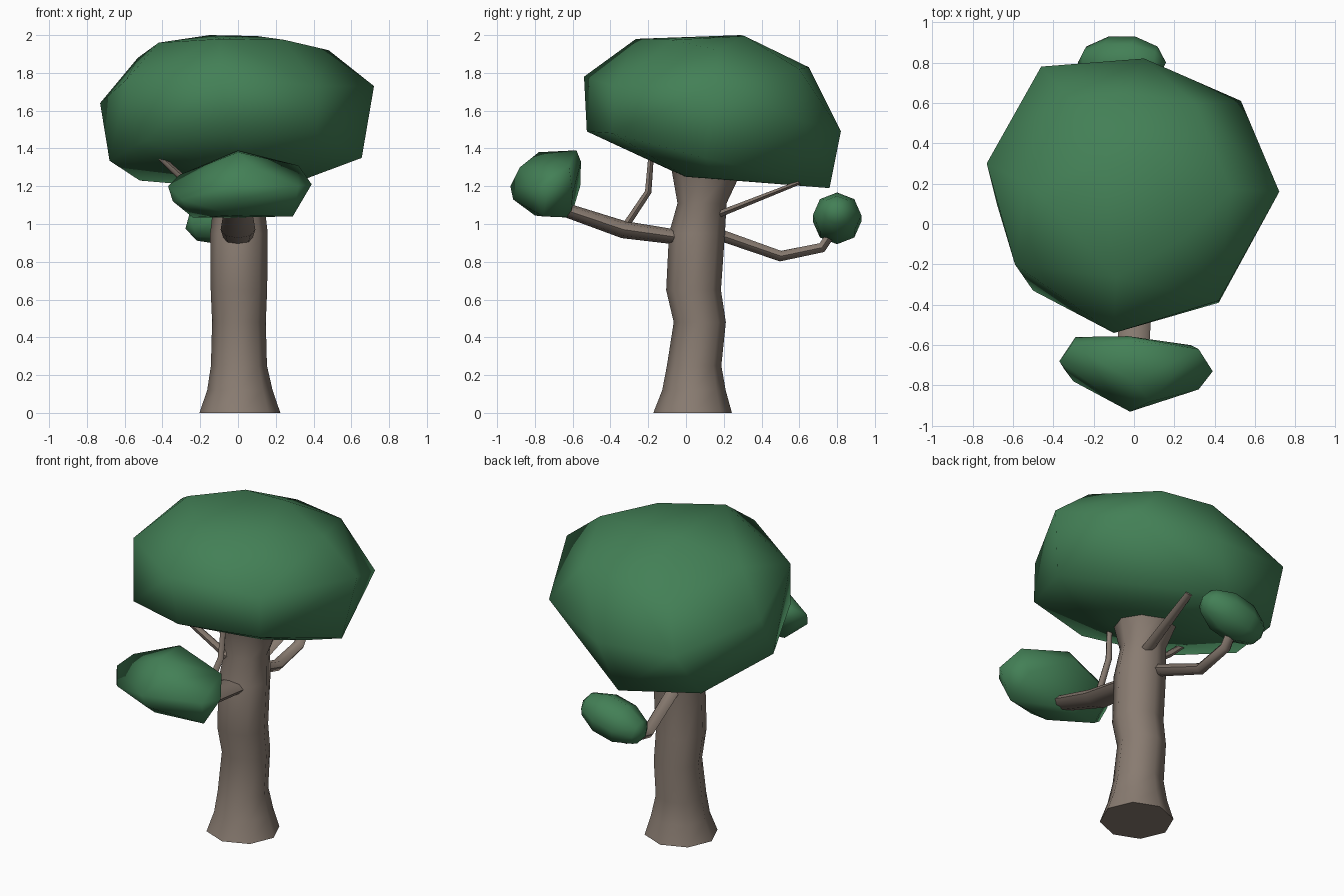
import bpy, bmesh
from math import pi, cos, sin, radians
from mathutils import Vector, Matrix

if "Cube" in bpy.data.objects:
    bpy.data.objects.remove(bpy.data.objects["Cube"])


def material(name, rgb):
    mat = bpy.data.materials.new(name)
    mat.use_nodes = True
    mat.diffuse_color = (*rgb, 1)
    mat.node_tree.nodes["Principled BSDF"].inputs["Base Color"].default_value = (*rgb, 1)
    return mat


leaf_green = material("leaf green", (0.056, 0.215, 0.093))
bark_brown = material("bark brown", (0.25, 0.2, 0.165))


def finish(name, bm, mat, angle):
    bmesh.ops.recalc_face_normals(bm, faces=bm.faces)
    mesh = bpy.data.meshes.new(name)
    bm.to_mesh(mesh)
    bm.free()
    mesh.materials.append(mat)
    obj = bpy.data.objects.new(name, mesh)
    bpy.context.collection.objects.link(obj)
    bpy.ops.object.select_all(action='DESELECT')
    obj.select_set(True)
    bpy.context.view_layer.objects.active = obj
    bpy.ops.object.shade_smooth_by_angle(angle=radians(angle))


def foliage(name, points):
    """Faceted leaf mass: the convex hull of its corner points."""
    bm = bmesh.new()
    for p in points:
        bm.verts.new(p)
    hull = bmesh.ops.convex_hull(bm, input=bm.verts)
    loose = {v for v in hull["geom_interior"] if isinstance(v, bmesh.types.BMVert)}
    bmesh.ops.delete(bm, geom=list(loose), context='VERTS')
    finish(name, bm, leaf_green, 80)


def limb(name, path, radii, width=1.0, sides=8, level=False):
    """Tapered tube along a path; level keeps every ring horizontal."""
    bm = bmesh.new()
    path = [Vector(p) for p in path]
    rings = []
    for i, (p, r) in enumerate(zip(path, radii)):
        along = path[min(i + 1, len(path) - 1)] - path[max(i - 1, 0)]
        along = Vector((0, 0, 1)) if level else along.normalized()
        side = Vector((1, 0, 0))
        side = (side - along * side.dot(along)).normalized()
        up = along.cross(side)
        rings.append([bm.verts.new(p + side * (r * width * cos(a)) + up * (r * sin(a)))
                      for a in (2 * pi * k / sides for k in range(sides))])
    for low, high in zip(rings, rings[1:]):
        for k in range(sides):
            n = (k + 1) % sides
            bm.faces.new((low[k], low[n], high[n], high[k]))
    bm.faces.new(rings[0])
    bm.faces.new(rings[-1])
    finish(name, bm, bark_brown, 60)


# Trunk, slightly wavy, flared at the root and under the crown
limb("trunk",
     [(0.01, 0.035, 0), (0.01, 0.042, 0.12), (0.005, 0.043, 0.25), (0.005, 0.073, 0.48),
      (0.005, 0.04, 0.65), (0.005, 0.058, 0.95), (0.005, 0.085, 1.11), (0.005, 0.11, 1.28)],
     [0.208, 0.168, 0.144, 0.138, 0.145, 0.148, 0.13, 0.185], width=1.03, level=True)

# Main branches
limb("front_branch", [(0, 0, 0.92), (0, -0.08, 0.935), (0, -0.33, 0.97), (0, -0.64, 1.075)],
     [0.04, 0.04, 0.046, 0.037], width=2)
limb("back_branch", [(-0.02, 0.1, 0.97), (-0.03, 0.2, 0.935), (-0.08, 0.5, 0.83),
                     (-0.08, 0.72, 0.875), (-0.08, 0.79, 0.98)],
     [0.035, 0.035, 0.032, 0.03, 0.028], width=1.2, sides=6)

# Twigs reaching into the crown
limb("front_twig", [(0, -0.32, 0.99), (0.02, -0.2, 1.17), (0.03, -0.18, 1.42)],
     [0.022, 0.02, 0.016], sides=6)
limb("right_twig", [(-0.05, 0, 1.07), (-0.29, -0.04, 1.24), (-0.42, -0.06, 1.36)],
     [0.024, 0.02, 0.016], sides=6)
limb("back_twig", [(0.05, 0.17, 1.05), (0.09, 0.6, 1.22)], [0.02, 0.013], width=2, sides=6)

# Crown
foliage("crown", [
    # top
    (-0.15, 0.29, 2.0), (0.1, 0.31, 1.995), (-0.42, 0.1, 1.96), (0.245, -0.07, 1.975),
    (-0.09, -0.265, 1.98), (0.48, 0.17, 1.92), (-0.53, 0.2, 1.88), (-0.04, 0.65, 1.83),
    (0.3, 0.6, 1.82), (-0.32, 0.62, 1.76),
    # rim
    (-0.1, -0.54, 1.78), (-0.05, -0.525, 1.49), (0.42, -0.38, 1.73), (0.42, -0.39, 1.48),
    (0.5, -0.22, 1.45), (0.72, 0.16, 1.73), (0.655, 0.1, 1.35), (0.53, 0.61, 1.55),
    (0.05, 0.82, 1.49), (-0.46, 0.78, 1.52), (-0.73, 0.3, 1.64), (-0.68, 0.1, 1.335),
    (-0.59, -0.2, 1.765), (-0.5, -0.33, 1.44),
    # underside
    (-0.06, 0.76, 1.19), (-0.52, 0.59, 1.23), (0.36, 0.15, 1.24), (0.17, 0, 1.25),
    (-0.03, -0.05, 1.27)])

# Front leaf cluster
foliage("front_leaves", [
    (0, -0.58, 1.39), (0, -0.78, 1.38), (0.32, -0.62, 1.31), (-0.31, -0.6, 1.26),
    (-0.29, -0.56, 1.2), (-0.03, -0.556, 1.33), (0.28, -0.6, 1.16), (0.39, -0.73, 1.21),
    (0.32, -0.82, 1.2), (0.08, -0.88, 1.3), (-0.02, -0.93, 1.2), (-0.37, -0.68, 1.2),
    (-0.3, -0.78, 1.13), (-0.345, -0.72, 1.12), (0.29, -0.755, 1.04), (-0.24, -0.64, 1.035),
    (0, -0.61, 1.035), (-0.02, -0.8, 1.045), (0, -0.915, 1.13)])

# Back leaf cluster: a tilted, coarse ellipsoid
bm = bmesh.new()
bmesh.ops.create_uvsphere(bm, u_segments=8, v_segments=5, radius=1, matrix=(
    Matrix.Translation((-0.06, 0.8, 1.03)) @ Matrix.Rotation(radians(-14), 4, 'Y')
    @ Matrix.Diagonal((0.225, 0.135, 0.13, 1)) @ Matrix.Rotation(pi / 2, 4, 'Y')))
finish("back_leaves", bm, leaf_green, 80)
